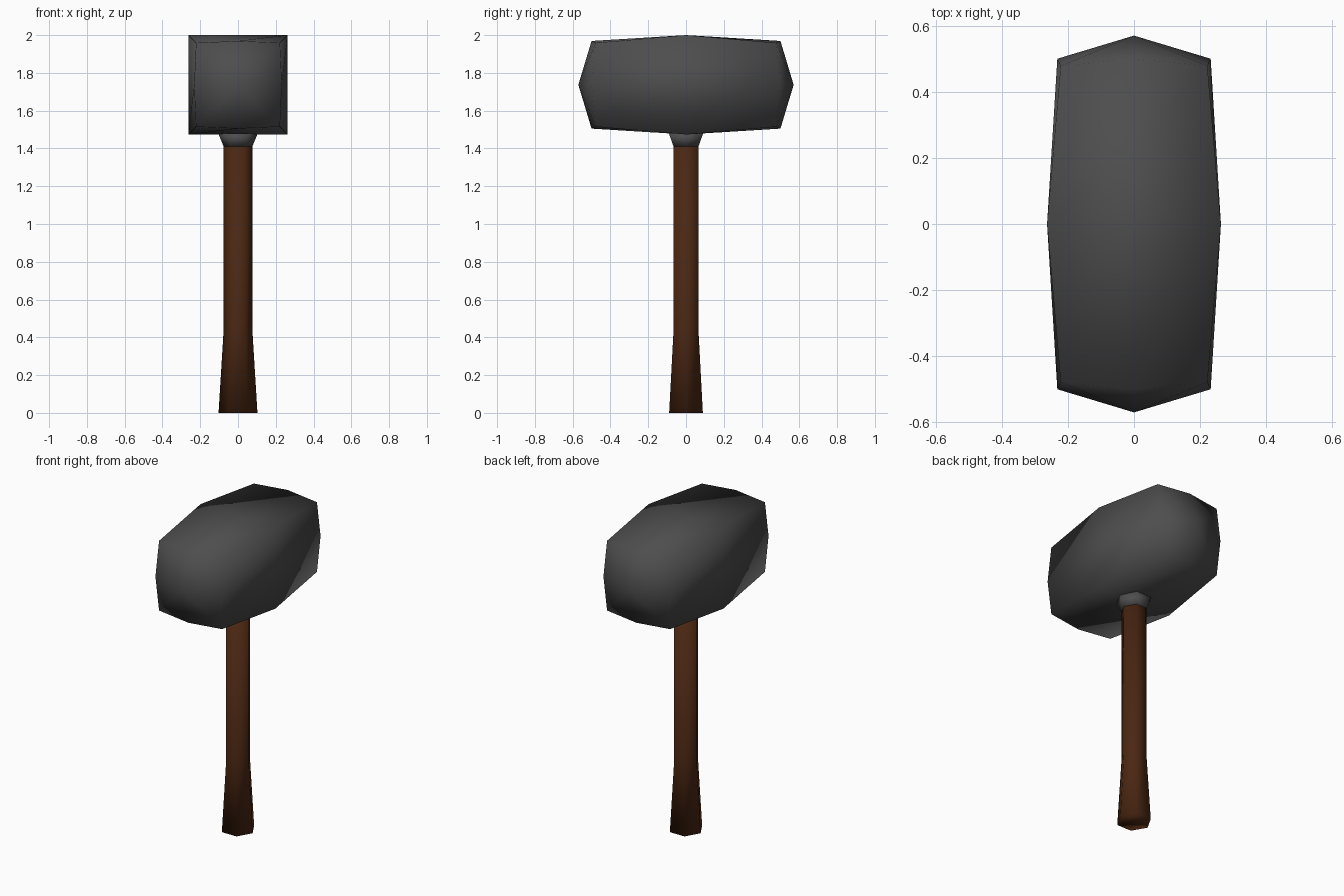
import bpy, bmesh, math

if "Cube" in bpy.data.objects:
    bpy.data.objects.remove(bpy.data.objects["Cube"])


def material(name, rgb):
    m = bpy.data.materials.new(name)
    m.diffuse_color = (*rgb, 1)
    m.use_nodes = True
    m.node_tree.nodes["Principled BSDF"].inputs["Base Color"].default_value = m.diffuse_color
    return m


def finish(bm, name, mats):
    bmesh.ops.recalc_face_normals(bm, faces=bm.faces)
    for f in bm.faces:
        f.smooth = True
    me = bpy.data.meshes.new(name)
    bm.to_mesh(me)
    bm.free()
    ob = bpy.data.objects.new(name, me)
    for m in mats:
        me.materials.append(m)
    bpy.context.collection.objects.link(ob)
    return ob


metal = material("dark iron", (0.075, 0.075, 0.075))
wood = material("brown wood", (0.07, 0.02, 0.006))

# Hammer head: square waist, bulged eight-point ends with a raised centre
ZC = 1.737
bm = bmesh.new()


def vert(x, y, z):
    return bm.verts.new((x, y, ZC + z))


def fan(apex, loop):
    """Triangulate a loop of points from one of its corners."""
    i = loop.index(apex)
    ring = loop[i:] + loop[:i]
    for a, b in zip(ring[1:], ring[2:]):
        bm.faces.new((apex, a, b))


corners = [(1, 1), (-1, 1), (-1, -1), (1, -1)]
mids = [(0, 1), (-1, 0), (0, -1), (1, 0)]
waist = [vert(0.263 * x, 0, 0.263 * z) for x, z in corners]
for side in (-1, 1):
    c = [vert(0.222 * x, 0.478 * side, 0.222 * z) for x, z in corners]
    m = [vert(0.232 * x, 0.5 * side, 0.232 * z) for x, z in mids]
    tip = vert(0, 0.57 * side, 0)
    # waist corner each fan starts from: top, left, bottom, right
    apexes = (1, 1, 3, 3) if side > 0 else (0, 2, 2, 0)
    for i in range(4):
        j = (i + 1) % 4
        fan(waist[apexes[i]], [waist[i], waist[j], c[j], m[i], c[i]])
        bm.faces.new((c[i], m[i], tip))
        bm.faces.new((m[i], c[j], tip))
finish(bm, "hammer_head", [metal])


# Six-sided lofts for the handle and the collar under the head
def loft(name, profile, mat):
    bm = bmesh.new()
    rings = [[bm.verts.new((r * math.cos(k * math.pi / 3),
                            r * math.sin(k * math.pi / 3), z))
              for k in range(6)] for r, z in profile]
    for lo, hi in zip(rings, rings[1:]):
        for k in range(6):
            n = (k + 1) % 6
            bm.faces.new((lo[k], lo[n], hi[n], hi[k]))
    bm.faces.new(rings[0])
    bm.faces.new(rings[-1])
    return finish(bm, name, [mat])


loft("handle", [(0.103, 0), (0.076, 0.44), (0.076, 1.41)], wood)
loft("collar", [(0.076, 1.41), (0.104, 1.478)], metal)
